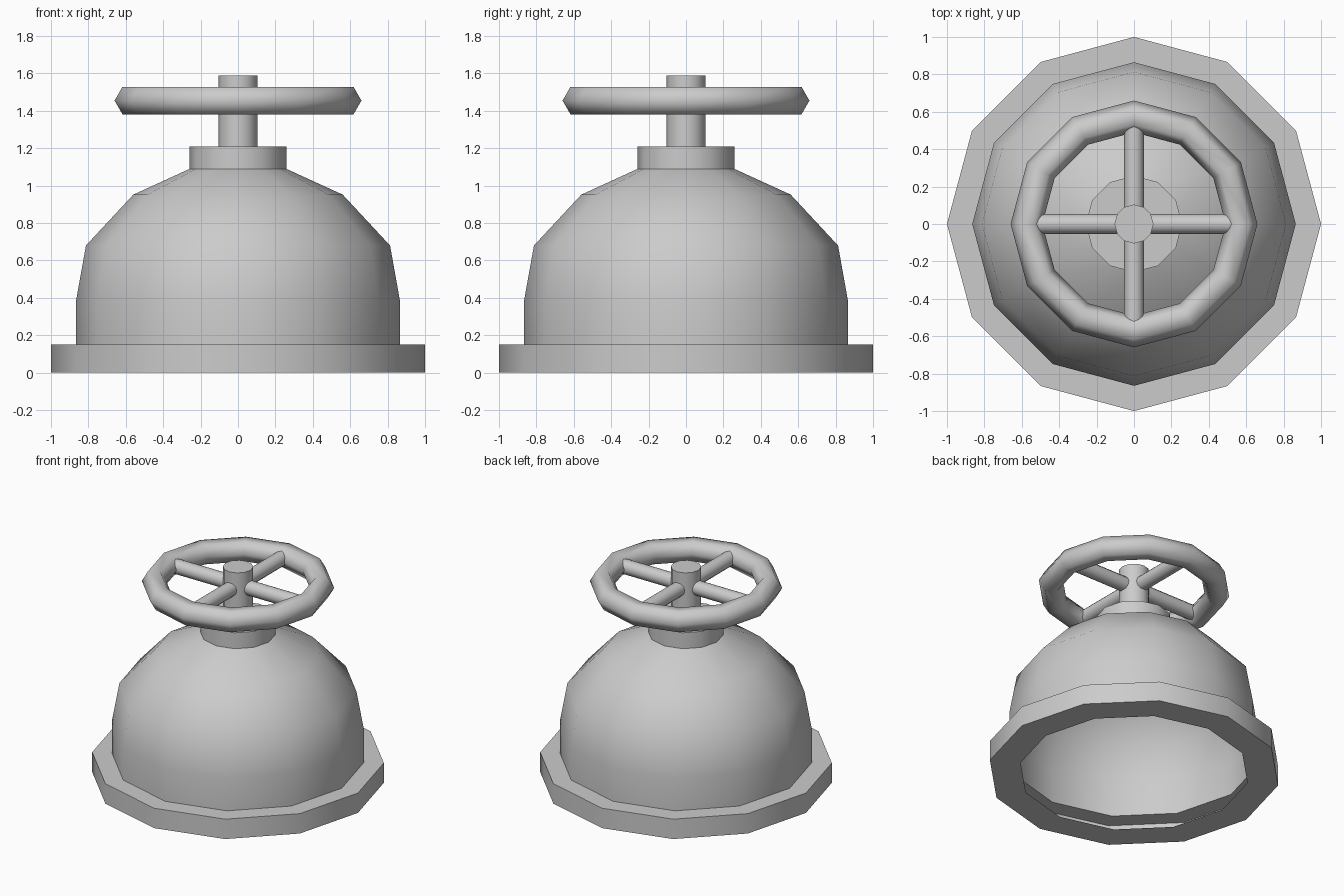
import bpy, bmesh
from math import cos, sin, pi, radians
from mathutils import Matrix

if "Cube" in bpy.data.objects:
    bpy.data.objects.remove(bpy.data.objects["Cube"])

SIDES = 12


def add_object(name, bm, angle):
    bmesh.ops.remove_doubles(bm, verts=bm.verts, dist=1e-5)
    bmesh.ops.recalc_face_normals(bm, faces=bm.faces)
    me = bpy.data.meshes.new(name)
    bm.to_mesh(me)
    bm.free()
    me.shade_smooth()
    me.set_sharp_from_angle(angle=radians(angle))
    ob = bpy.data.objects.new(name, me)
    bpy.context.collection.objects.link(ob)
    return ob


def lathe(name, profile, closed=False, angle=38):
    """Spin a (radius, z) profile around the z axis in twelve facets."""
    bm = bmesh.new()
    verts = [bm.verts.new((r, 0, z)) for r, z in profile]
    edges = [bm.edges.new(p) for p in zip(verts, verts[1:])]
    if closed:
        edges.append(bm.edges.new((verts[-1], verts[0])))
    bmesh.ops.spin(bm, geom=verts + edges, cent=(0, 0, 0), axis=(0, 0, 1),
                   angle=2 * pi, steps=SIDES, use_merge=True)
    return add_object(name, bm, angle)


def spoke(name, axis, radius, half_length, z):
    bm = bmesh.new()
    place = Matrix.Translation((0, 0, z)) @ Matrix.Rotation(pi / 2, 4, axis)
    bmesh.ops.create_cone(bm, cap_ends=True, segments=SIDES, radius1=radius,
                          radius2=radius, depth=2 * half_length, matrix=place)
    return add_object(name, bm, 38)


# Hollow thin-walled body: flange with inward lip, dome, collar and stem,
# stacked end to end so the inside stays open from below
lathe("body", [(0.787, 0), (1, 0), (1, 0.15),                    # flange
               (0.865, 0.15), (0.865, 0.39), (0.813, 0.68),      # dome
               (0.56, 0.952), (0.258, 1.09),
               (0.258, 1.21), (0.104, 1.21),                     # collar
               (0.104, 1.59), (0, 1.59)])                        # stem

# Hand wheel: six-sided tube section bent into a twelve-sided ring
WHEEL_Z = 1.455
ring = [(0.575 + 0.085 * cos(k * pi / 3), WHEEL_Z + 0.085 * sin(k * pi / 3))
        for k in range(6)]
lathe("wheel_rim", ring, closed=True, angle=65)

# Crossed spokes
spoke("spoke_x", 'Y', 0.053, 0.56, WHEEL_Z)
spoke("spoke_y", 'X', 0.053, 0.56, WHEEL_Z)
